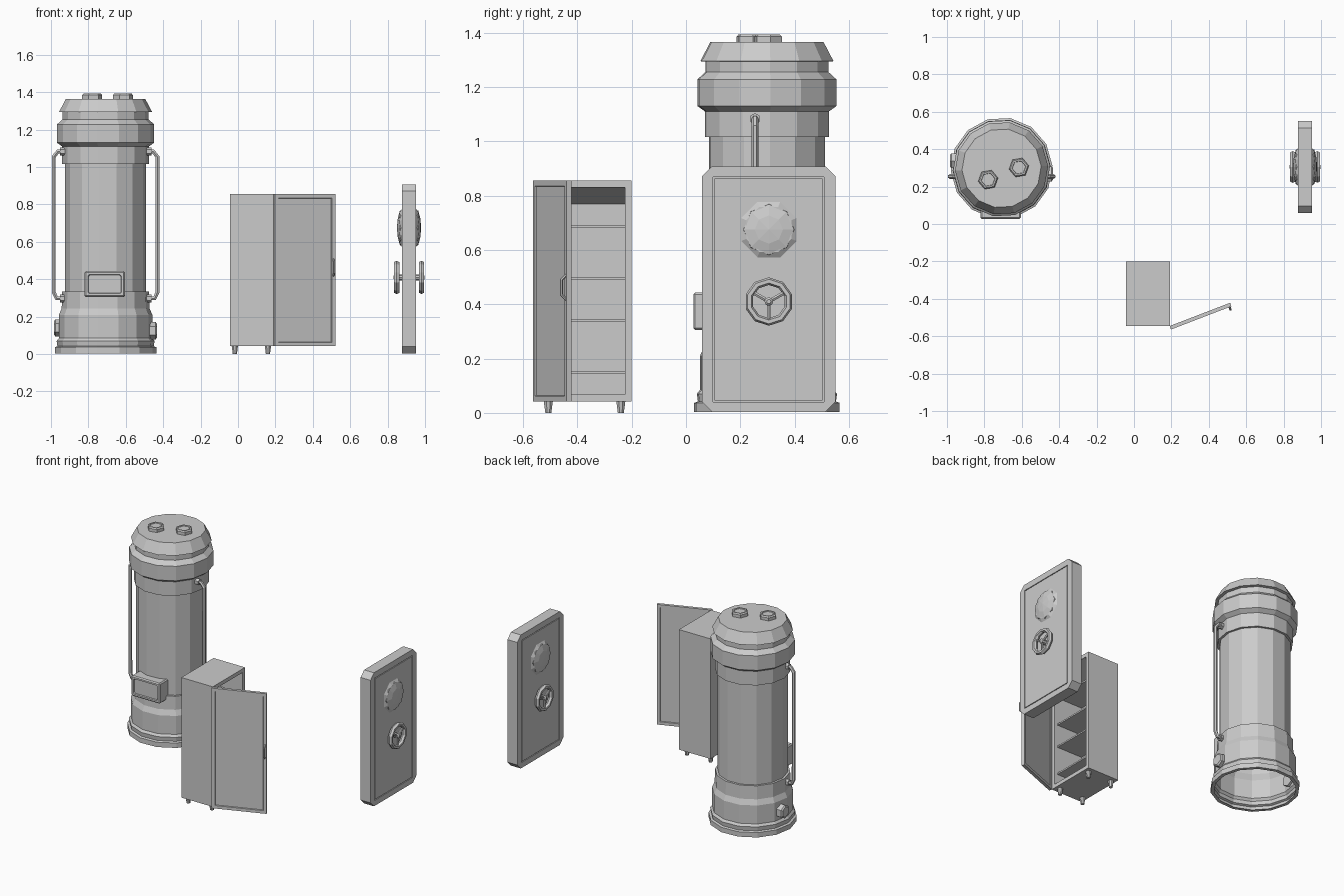
import bpy, bmesh
from math import sin, cos, pi, radians
from mathutils import Matrix, Vector

if "Cube" in bpy.data.objects:
    bpy.data.objects.remove(bpy.data.objects["Cube"])


def finish(name, bm, mat=Matrix()):
    bmesh.ops.remove_doubles(bm, verts=bm.verts, dist=1e-5)
    bmesh.ops.recalc_face_normals(bm, faces=bm.faces)
    me = bpy.data.meshes.new(name)
    bm.to_mesh(me)
    bm.free()
    ob = bpy.data.objects.new(name, me)
    ob.matrix_world = mat
    bpy.context.collection.objects.link(ob)
    return ob


def lathe(name, profile, n, mat=Matrix(), phase=0.0):
    """Spin an (r, z) profile about local z with n flat sides."""
    bm = bmesh.new()
    rings = [[bm.verts.new((r * cos(phase + 2 * pi * i / n), r * sin(phase + 2 * pi * i / n), z))
              for i in range(n)] if r > 0 else [bm.verts.new((0, 0, z))] for r, z in profile]
    for a, b in zip(rings, rings[1:]):
        for i in range(n):
            j = (i + 1) % n
            quad = [a[i % len(a)], a[j % len(a)], b[j % len(b)], b[i % len(b)]]
            bm.faces.new(list(dict.fromkeys(quad)))
    return finish(name, bm, mat)


def prism(name, pts, vec, insets=(), mat=Matrix()):
    """Extrude a polygon; insets = (normal, [(thickness, depth), ...])."""
    bm = bmesh.new()
    f = bm.faces.new([bm.verts.new(p) for p in pts])
    g = bmesh.ops.extrude_face_region(bm, geom=[f])
    bmesh.ops.translate(bm, vec=vec, verts=[v for v in g['geom'] if isinstance(v, bmesh.types.BMVert)])
    bmesh.ops.recalc_face_normals(bm, faces=bm.faces)
    for normal, steps in insets:
        bm.normal_update()
        face = max((f for f in bm.faces if f.normal.dot(Vector(normal)) > 0.9), key=lambda f: f.calc_area())
        for t, d in steps:
            bmesh.ops.inset_individual(bm, faces=[face], thickness=t, depth=d, use_even_offset=True)
    return finish(name, bm, mat)


def box(name, lo, hi, insets=(), mat=Matrix()):
    (a, b, c), (d, e, f) = lo, hi
    return prism(name, [(a, b, c), (d, b, c), (d, e, c), (a, e, c)], (0, 0, f - c), insets, mat)


def pipe(name, pts, r, mat=Matrix()):
    cu = bpy.data.curves.new(name, 'CURVE')
    cu.dimensions = '3D'
    cu.bevel_depth, cu.bevel_resolution, cu.use_fill_caps = r, 1, True
    sp = cu.splines.new('POLY')
    sp.points.add(len(pts) - 1)
    for p, co in zip(sp.points, pts):
        p.co = (*co, 1)
    sp.use_smooth = False
    ob = bpy.data.objects.new(name, cu)
    ob.matrix_world = mat
    bpy.context.collection.objects.link(ob)


def along_x(x, y, z, side):
    """Matrix turning local z towards +x or -x."""
    return Matrix.Translation((x, y, z)) @ Matrix.Rotation(side * pi / 2, 4, 'Y')


# Tank: faceted shell, open underneath
TX, TY = -0.708, 0.298
lathe("tank_body", [(0.25, 0.004), (0.272, 0.004), (0.272, 0.037), (0.258, 0.042), (0.262, 0.07), (0.25, 0.085),
                    (0.25, 0.21), (0.235, 0.245), (0.232, 0.335), (0.217, 0.335), (0.217, 1.015),
                    (0.232, 1.015), (0.232, 1.11), (0.26, 1.13), (0.26, 1.228), (0.23, 1.255),
                    (0.23, 1.293), (0.249, 1.295), (0.212, 1.365), (0, 1.365)], 14,
      Matrix.Translation((TX, TY, 0)), radians(2.9))

# Hexagonal caps on the tank top
for i, (x, y) in enumerate([(-0.78, 0.237), (-0.615, 0.302)]):
    lathe(f"top_cap_{i}", [(0.054, 1.36), (0.054, 1.385), (0.047, 1.393), (0.038, 1.393), (0.036, 1.388), (0, 1.388)], 6,
          Matrix.Translation((x, y, 0)), radians(10))

# Side pipes, their end collars and the lower hexagonal valves
for s, label, valve in [(-1, "left", (-0.262, 0.04, 0.14)), (1, "right", (0.262, -0.03, 0.125))]:
    pts = [(0.21, 1.083), (0.255, 1.083), (0.277, 1.055), (0.277, 0.33), (0.262, 0.298), (0.215, 0.298)]
    pipe(f"{label}_pipe", [(TX + s * r, 0.254, z) for r, z in pts], 0.0125)
    for k, (r, z) in enumerate([(0.215, 1.083), (0.215, 0.298)]):
        lathe(f"{label}_pipe_collar_{k}", [(0, 0), (0.021, 0), (0.021, 0.03), (0, 0.03)], 6,
              along_x(TX + s * r, 0.254, z, s))
    vx, vy, vz = valve
    lathe(f"{label}_valve", [(0, -0.04), (0.046, -0.04), (0.046, 0.006), (0.036, 0.014), (0, 0.014)], 6,
          along_x(TX + vx, TY + vy, vz, s))

# Gauge box on the tank front
gauge = box("gauge_box", (-0.82, 0.027, 0.305), (-0.605, 0.12, 0.443),
            [((0, -1, 0), [(0.018, 0), (0.003, -0.008)])])
bev = gauge.modifiers.new("edge", 'BEVEL')
bev.width, bev.segments, bev.limit_method, bev.angle_limit = 0.007, 1, 'ANGLE', radians(80)

# Cabinet: open towards +x, with sloped ceiling, shelves and feet
box("cabinet_shell", (-0.043, -0.545, 0.042), (0.193, -0.2, 0.855),
    [((1, 0, 0), [(0.025, 0), (0.0002, -0.215)])])
prism("cabinet_ceiling", [(-0.022, -0.52, 0.77), (0.185, -0.52, 0.83), (-0.022, -0.52, 0.83)], (0, 0.295, 0))
for i, z in enumerate((0.15, 0.34, 0.495, 0.685)):
    box(f"shelf_{i}", (-0.022, -0.521, z - 0.005), (0.17, -0.224, z + 0.005))
for i, (x, y) in enumerate([(-0.017, -0.507), (0.16, -0.507), (-0.017, -0.24), (0.16, -0.24)]):
    lathe(f"cabinet_foot_{i}", [(0, 0), (0.012, 0), (0.018, 0.043), (0, 0.043)], 8,
          Matrix.Translation((x, y, 0)), pi / 8)

# Open cabinet door, hinged on the front edge
hinge = Matrix.Translation((0.198, -0.564, 0)) @ Matrix.Rotation(radians(21), 4, 'Z')
panel = [(0.02, 0), (0.002, -0.006)]
box("cabinet_door", (0, 0, 0.042), (0.346, 0.02, 0.855), [((0, -1, 0), panel), ((0, 1, 0), panel)], hinge)
pipe("cabinet_door_handle", [(0.335, 0.003, 0.418), (0.335, -0.016, 0.435), (0.335, -0.016, 0.49),
                             (0.335, 0.003, 0.507)], 0.006, hinge)

# Heavy door slab with cut corners and a groove on both faces
DX, DY = 0.9145, 0.305
y0, y1, z0, z1, c = 0.059, 0.551, 0.004, 0.908, 0.037
outline = [(y0 + c, z0), (y1 - c, z0), (y1, z0 + c), (y1, z1 - c),
           (y1 - c, z1), (y0 + c, z1), (y0, z1 - c), (y0, z0 + c)]
slab = prism("vault_door", [(DX - 0.037, y, z) for y, z in outline], (0.074, 0, 0))
for s, label in ((-1, "inner"), (1, "outer")):
    # rectangular groove as a cut-in frame
    gy0, gy1, gz0, gz1, w = 0.10, 0.508, 0.041, 0.868, 0.005
    cutter = box(f"{label}_groove_cutter", (DX + s * 0.037 - 0.006, gy0, gz0), (DX + s * 0.037 + 0.006, gy1, gz1))
    core = box(f"{label}_door_panel", (DX + s * 0.0335 - 0.0035, gy0 + w, gz0 + w),
               (DX + s * 0.0335 + 0.0035, gy1 - w, gz1 - w))
    cut = slab.modifiers.new(label, 'BOOLEAN')
    cut.operation, cut.object, cut.solver = 'DIFFERENCE', cutter, 'EXACT'
    cutter.hide_render = True
    cutter.hide_set(True)

    # Domed window
    face = DX + s * 0.036
    lathe(f"{label}_window_flange", [(0.112, 0), (0.09, 0.014), (0, 0.014)], 8,
          along_x(face, DY, 0.675, s), pi / 8)
    lathe(f"{label}_window_dome", [(0.095, 0), (0.093, 0.013), (0.052, 0.024), (0, 0.029)], 8,
          along_x(face, DY, 0.675, s))

    # Hand wheel: faceted rim, three spokes and a hub
    rim = [(0.075 + 0.014 * cos(a * pi / 3), 0.066 + 0.016 * sin(a * pi / 3)) for a in range(7)]
    wheel = along_x(DX, DY, 0.41, s)
    lathe(f"{label}_wheel_rim", rim, 10, wheel)
    lathe(f"{label}_wheel_hub", [(0.016, 0.03), (0.016, 0.076), (0.008, 0.083), (0, 0.083)], 8, wheel)
    for k in range(3):
        a = radians(-90 + 120 * k)
        pipe(f"{label}_wheel_spoke_{k}", [(DX + s * 0.066, DY, 0.41),
             (DX + s * 0.066, DY + 0.07 * cos(a), 0.41 + 0.07 * sin(a))], 0.008)
